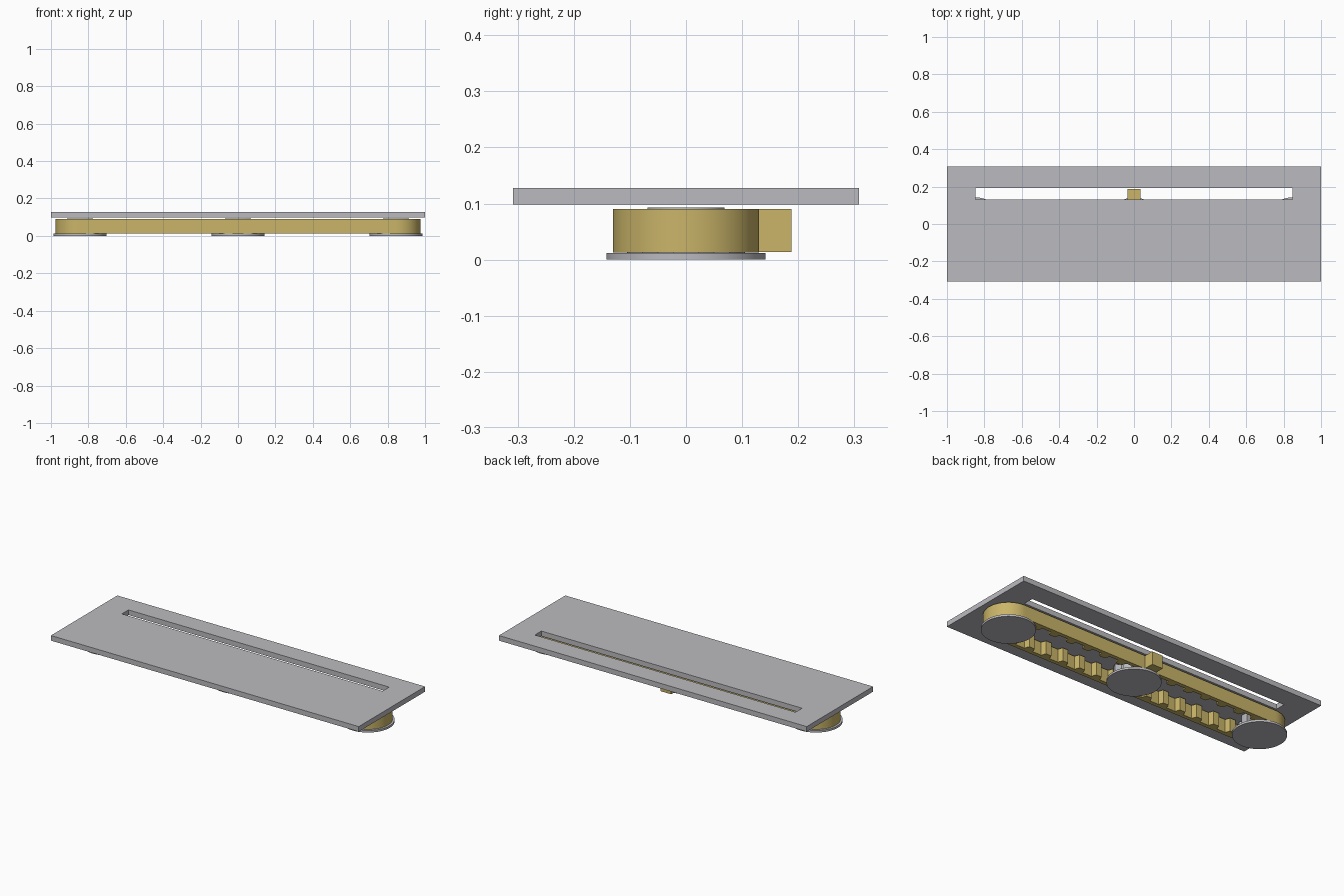
import bpy, bmesh, math

cube = bpy.data.objects.get("Cube")
if cube:
    bpy.data.objects.remove(cube, do_unlink=True)

TEETH, SPROCKET_TEETH = 36, 6
SPAN = 0.8445                      # wheel spacing from the middle
PITCH = 2 * SPAN / 15
R = PITCH * SPROCKET_TEETH / (2 * math.pi)
THICK, DEPTH = 0.023, 0.028


def material(name, color):
    m = bpy.data.materials.new(name)
    m.use_nodes = True
    m.diffuse_color = (*color, 1)
    m.node_tree.nodes["Principled BSDF"].inputs["Base Color"].default_value = (*color, 1)
    return m


GREY = material("light grey metal", (0.50, 0.50, 0.53))
GOLD = material("sand yellow rubber", (0.59, 0.46, 0.14))


def finish(name, bm, mat):
    bmesh.ops.recalc_face_normals(bm, faces=bm.faces)
    mesh = bpy.data.meshes.new(name)
    bm.to_mesh(mesh)
    bm.free()
    mesh.materials.append(mat)
    ob = bpy.data.objects.new(name, mesh)
    bpy.context.collection.objects.link(ob)
    bpy.ops.object.select_all(action='DESELECT')
    ob.select_set(True)
    bpy.context.view_layer.objects.active = ob
    bpy.ops.object.shade_smooth_by_angle(angle=math.radians(25))
    return ob


def prism(name, outline, z0, z1, mat, hole=None):
    """Extrude an outline; an optional hole has the same number of points."""
    bm = bmesh.new()
    rows = [[bm.verts.new((x, y, z)) for x, y in loop]
            for loop in (outline, hole or []) for z in (z0, z1)]
    low, high, hole_low, hole_high = rows
    n = len(low)
    bands = [(low, high)]
    if hole:
        bands += [(high, hole_high), (hole_high, hole_low), (hole_low, low)]
    else:
        bm.faces.new(low)
        bm.faces.new(high)
    for a, b in bands:
        for i in range(n):
            j = (i + 1) % n
            bm.faces.new((a[i], a[j], b[j], b[i]))
    return finish(name, bm, mat)


def rect(x0, x1, y0, y1):
    return [(x0, y0), (x1, y0), (x1, y1), (x0, y1)]


def circle(cx, r, n=64):
    return [(cx + r * math.cos(2 * math.pi * i / n), r * math.sin(2 * math.pi * i / n))
            for i in range(n)]


def belt_point(s, h):
    """Point at path length s around the belt, moved outward by h."""
    half = TEETH * PITCH / 2
    sign = 1 if s < half else -1
    s = s % half - SPAN
    if s <= 0:
        x, y = SPAN + s, R + h
    elif s < math.pi * R:
        a = s / R
        x, y = SPAN + (R + h) * math.sin(a), (R + h) * math.cos(a)
    else:
        x, y = SPAN - (s - math.pi * R), -R - h
    return sign * x, sign * y


# Cover plate with long slot
prism("cover_plate", rect(-1, 1, -0.308, 0.308), 0.098, 0.128, GREY,
      rect(-0.847, 0.847, 0.132, 0.193))

# Toothed belt: flat outside, trapezoid teeth inside
steps = [(0, 0), (0.08, 0), (0.17, 0), (0.25, 0), (0.34, 1), (0.42, 1), (0.5, 1),
         (0.58, 1), (0.66, 1), (0.75, 0), (0.83, 0), (0.92, 0)]
samples = [((k + f) * PITCH, t) for k in range(TEETH) for f, t in steps]
prism("toothed_belt", [belt_point(s, THICK) for s, t in samples], 0.013, 0.09, GOLD,
      [belt_point(s, -DEPTH * t) for s, t in samples])

# Carrier block on the back of the belt, below the slot
prism("belt_carrier", rect(-0.035, 0.035, R + THICK - 0.004, 0.188), 0.014, 0.09, GOLD)


# Wheels: flange, notched sprocket and hub
def sprocket(cx, notch_angle):
    tooth = [(-0.5, 1), (-0.4, 1), (-0.29, 1), (-0.22, 0), (0.0, 0), (0.22, 0),
             (0.29, 1), (0.4, 1)]
    points = []
    for k in range(SPROCKET_TEETH):
        for f, t in tooth:
            a = notch_angle + (k + f) * 2 * math.pi / SPROCKET_TEETH
            r = R - 0.002 if t else R - DEPTH - 0.006
            points.append((cx + r * math.cos(a), r * math.sin(a)))
    return points


for side, cx, notch in (("right", -SPAN, math.pi / 2), ("middle", 0, 0),
                        ("left", SPAN, math.pi / 2)):
    prism(side + "_wheel_flange", circle(cx, 0.142), 0, 0.012, GREY)
    prism(side + "_sprocket", sprocket(cx, notch), 0.012, 0.088, GREY)
    prism(side + "_wheel_hub", circle(cx, 0.069, 48), 0.088, 0.093, GREY)
